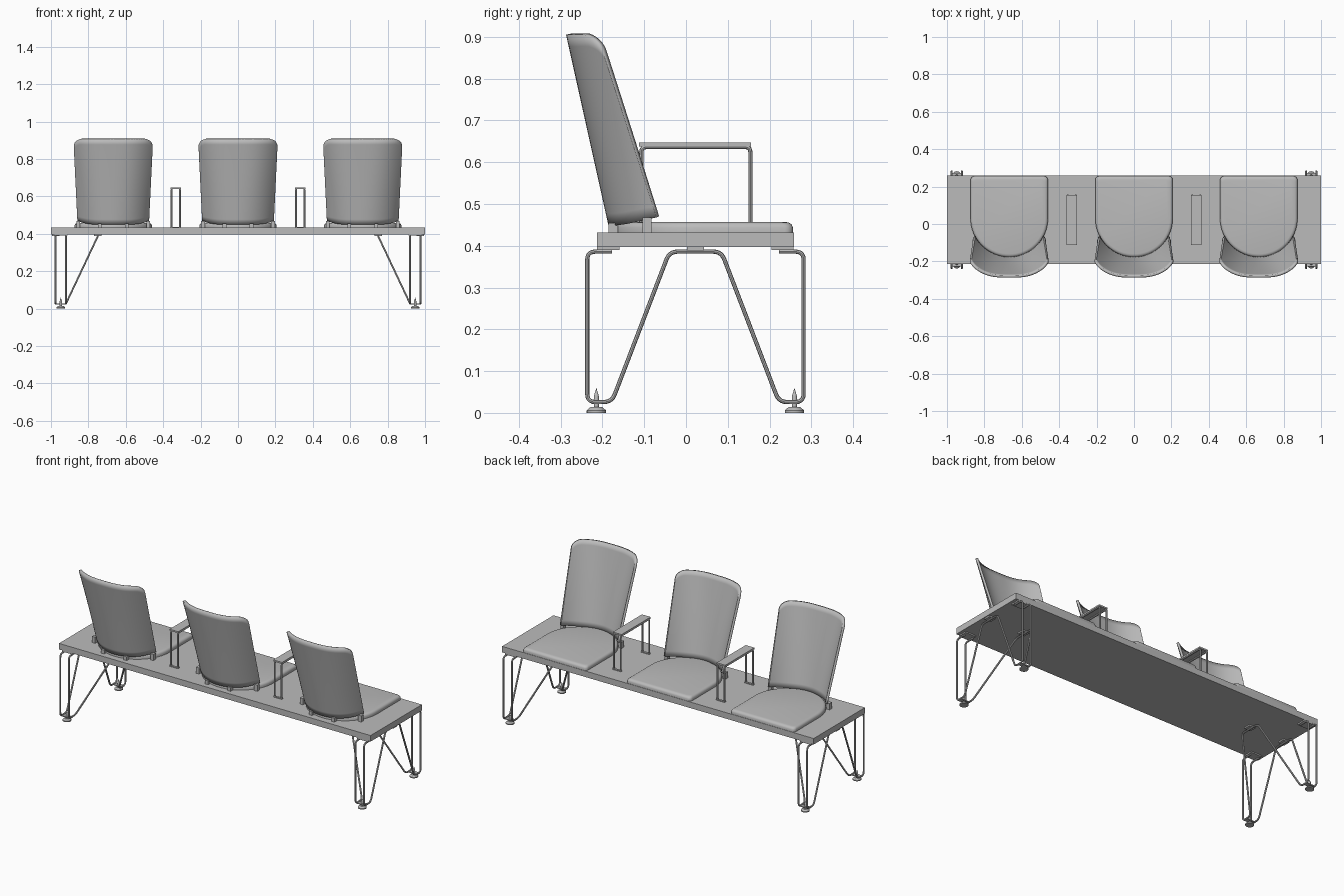
import bpy, bmesh, math
from mathutils import Vector

cube = bpy.data.objects.get("Cube")
if cube:
    bpy.data.objects.remove(cube, do_unlink=True)

grey = bpy.data.materials.new("plain grey")
grey.use_nodes = True
colour = (0.5, 0.5, 0.5, 1)
grey.diffuse_color = colour
grey.node_tree.nodes["Principled BSDF"].inputs["Base Color"].default_value = colour

MID_Y = 0.0225          # centre line of the bench top
TOP = 0.432             # height of the bench top
SEAT_X = (-0.667, 0, 0.667)


def add(name, mesh, location=(0, 0, 0), smooth=False):
    obj = bpy.data.objects.new(name, mesh)
    bpy.context.collection.objects.link(obj)
    obj.location = location
    if not mesh.materials:
        mesh.materials.append(grey)
    if smooth:
        bpy.ops.object.select_all(action='DESELECT')
        obj.select_set(True)
        bpy.context.view_layer.objects.active = obj
        bpy.ops.object.shade_smooth_by_angle(angle=math.radians(40))
    return obj


def to_mesh(name, bm):
    mesh = bpy.data.meshes.new(name)
    bm.to_mesh(mesh)
    bm.free()
    return mesh


def box(name, low, high):
    low, high = Vector(low), Vector(high)
    bm = bmesh.new()
    bmesh.ops.create_cube(bm, size=1)
    for v in bm.verts:
        v.co = v.co * (high - low)
    return add(name, to_mesh(name, bm), (low + high) / 2)


def rod(name, points, bend=0.02, radius=0.005):
    """Round bar along a path with rounded bends."""
    points = [Vector(p) for p in points]
    path = [points[0]]
    for a, p, b in zip(points, points[1:], points[2:]):
        start = p + (a - p).normalized() * bend
        end = p + (b - p).normalized() * bend
        for k in range(6):
            t = k / 5
            path.append(start * (1 - t) ** 2 + p * 2 * t * (1 - t) + end * t * t)
    path.append(points[-1])
    curve = bpy.data.curves.new(name, 'CURVE')
    curve.dimensions = '3D'
    curve.bevel_depth = radius
    curve.bevel_resolution = 2
    curve.use_fill_caps = True
    spline = curve.splines.new('POLY')
    spline.points.add(len(path) - 1)
    for sp, p in zip(spline.points, path):
        sp.co = (*p, 1)
    temp = bpy.data.objects.new(name, curve)
    bpy.context.collection.objects.link(temp)
    bpy.context.view_layer.update()
    graph = bpy.context.evaluated_depsgraph_get()
    mesh = bpy.data.meshes.new_from_object(temp.evaluated_get(graph))
    bpy.data.objects.remove(temp, do_unlink=True)
    return add(name, mesh, smooth=True)


def lathe(name, profile, location, sides=24):
    bm = bmesh.new()
    verts = [bm.verts.new((r, 0, z)) for r, z in profile]
    edges = [bm.edges.new(pair) for pair in zip(verts, verts[1:])]
    bmesh.ops.spin(bm, geom=verts + edges, axis=(0, 0, 1), cent=(0, 0, 0),
                   angle=math.tau, steps=sides)
    bmesh.ops.remove_doubles(bm, verts=bm.verts, dist=0.0001)
    bmesh.ops.recalc_face_normals(bm, faces=bm.faces)
    return add(name, to_mesh(name, bm), location, smooth=True)


def cushion_mesh():
    """Seat pad: round at the back, straight at the open front."""
    r, corner, front, centre = 0.207, 0.02, 0.256, 0.03
    outline = []
    for k in range(33):
        a = math.pi + math.pi * k / 32
        outline.append((r * math.cos(a), centre + r * math.sin(a)))
    for side in (1, -1):
        arc = []
        for k in range(5):
            a = math.pi / 2 * k / 4
            arc.append((side * (r - corner + corner * math.cos(a)),
                        front - corner + corner * math.sin(a)))
        outline += arc if side == 1 else arc[::-1]
    bm = bmesh.new()
    # stacked rings give the pad its softened upper edge
    rings = []
    for inset, z in ((0, 0), (0, 0.012), (0.003, 0.019), (0.009, 0.0235), (0.017, 0.025)):
        s = 1 - inset / r
        rings.append([bm.verts.new((x * s, centre + (y - centre) * s, z)) for x, y in outline])
    n = len(outline)
    for lower, upper in zip(rings, rings[1:]):
        for i in range(n):
            j = (i + 1) % n
            bm.faces.new((lower[i], lower[j], upper[j], upper[i]))
    bm.faces.new(rings[0][::-1])
    bm.faces.new(rings[-1])
    return to_mesh("seat_cushion", bm)


def shell_point(u, t):
    """Point on the outer face of the backrest; u runs across, t runs up."""
    top_w, corner = 0.213, 0.04
    over = max(0, abs(u) * top_w - (top_w - corner))
    z_top = 0.905 - corner + math.sqrt(max(0, corner ** 2 - over ** 2))
    z_low = 0.448 + 0.02 * abs(u) ** 4
    z = z_low + (z_top - z_low) * t
    h = (z - 0.45) / 0.455
    width = 0.191 + 0.022 * h
    depth = 0.122 - 0.047 * h
    radius = (width ** 2 + depth ** 2) / (2 * depth)
    round_y = radius - math.sqrt(radius ** 2 - (u * width) ** 2)
    flat_y = depth * abs(u) ** 3
    y = -0.186 - 0.101 * h + round_y * (1 - h) + flat_y * h
    return u * width, y, z


def shell_mesh():
    cols, rows = 40, 16
    bm = bmesh.new()
    grid = []
    for i in range(cols + 1):
        u = math.sin((i / cols - 0.5) * math.pi)
        grid.append([bm.verts.new(shell_point(u, j / rows)) for j in range(rows + 1)])
    for a, b in zip(grid, grid[1:]):
        for j in range(rows):
            bm.faces.new((a[j], b[j], b[j + 1], a[j + 1]))
    return to_mesh("backrest", bm)


# Bench top
box("bench_top", (-1, -0.213, 0.397), (1, 0.258, TOP))

# Three seats, each with a pad, a curved backrest and four clips
pad, shell = cushion_mesh(), shell_mesh()
for x in SEAT_X:
    add("seat_cushion", pad, (x, 0, TOP), smooth=True)
    back = add("backrest", shell, (x, 0, 0), smooth=True)
    solid = back.modifiers.new("thickness", 'SOLIDIFY')
    solid.thickness = 0.013
    solid.offset = -1
    for dx, y, h in ((0.072, -0.173, 0.022), (0.187, -0.092, 0.036)):
        for side in (-1, 1):
            cx = x + side * dx
            box("backrest_clip", (cx - 0.01, y - 0.012, TOP), (cx + 0.01, y + 0.01, TOP + h))

# Two armrests: twin bent rods joined by a top plate and base plates
for x in (-0.333, 0.333):
    for dx in (-0.022, 0.022):
        rod("armrest_rod", [(x + dx, -0.107, TOP), (x + dx, -0.107, 0.636),
                            (x + dx, 0.154, 0.636), (x + dx, 0.154, TOP)], bend=0.012)
    box("armrest_plate", (x - 0.028, -0.112, 0.638), (x + 0.028, 0.155, 0.647))
    for y in (-0.107, 0.154):
        box("armrest_base", (x - 0.027, y - 0.006, TOP), (x + 0.027, y + 0.006, TOP + 0.005))

# Leg frames: one upright rod and one leaning inward at each end
LEG = ((0.2, 0.386), (0.259, 0.386), (0.259, 0.026), (0.2, 0.026), (0.062, 0.386))
for end in (-1, 1):
    for x, x_top in ((0.975, 0.975), (0.92, 0.75)):
        half = [(end * (x_top if k == 4 else x), d, z) for k, (d, z) in enumerate(LEG)]
        path = [(px, MID_Y - d, z) for px, d, z in half]
        path += [(px, MID_Y + d, z) for px, d, z in reversed(half)]
        rod("leg_rod", path)
        cx = end * x_top
        box("middle_mount", (cx - 0.02, MID_Y - 0.02, 0.389), (cx + 0.02, MID_Y + 0.02, 0.398))
    cx = end * 0.9475
    for side in (-1, 1):
        y = MID_Y + side * 0.217
        box("corner_mount", (cx - 0.035, y - 0.035, 0.39), (cx + 0.035, y + 0.018, 0.398)) \
            if side == 1 else \
            box("corner_mount", (cx - 0.035, y - 0.018, 0.39), (cx + 0.035, y + 0.035, 0.398))
        # Levelling foot with its pointed bolt
        y = MID_Y + side * 0.237
        lathe("levelling_foot", [(0, 0), (0.023, 0), (0.023, 0.006), (0.014, 0.014),
                                 (0.006, 0.014), (0.006, 0.04), (0, 0.06)], (cx, y, 0))
        box("foot_bracket", (cx - 0.03, y - 0.012, 0.021), (cx + 0.03, y + 0.012, 0.026))
